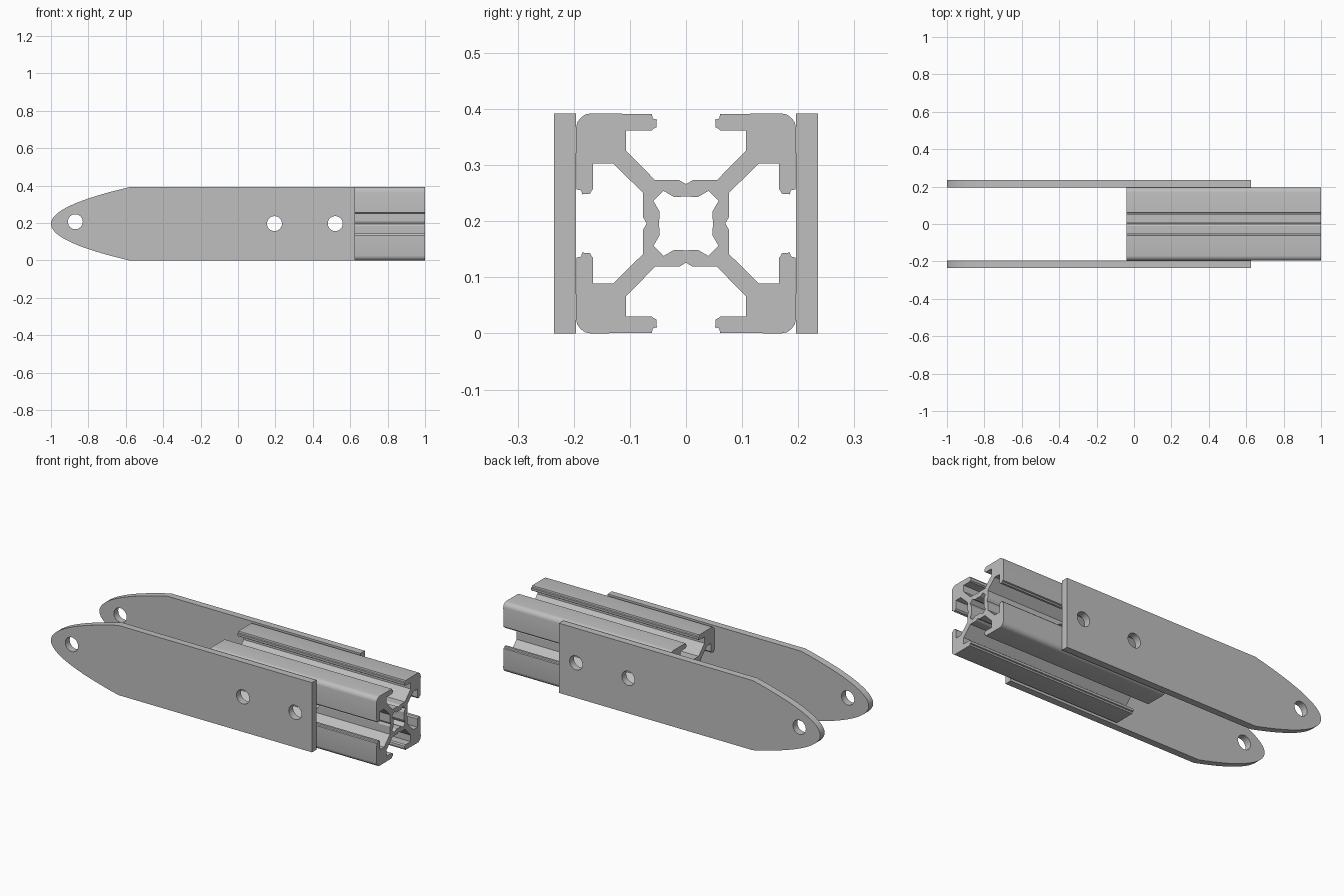
import bpy, bmesh, math
from mathutils import Vector

cube = bpy.data.objects.get("Cube")
if cube:
    bpy.data.objects.remove(cube, do_unlink=True)

MID = 0.196      # half the height of the rail and plates
PLATE = 0.039    # plate thickness

grey = bpy.data.materials.new("aluminium grey")
grey.use_nodes = True
grey.diffuse_color = (0.52, 0.52, 0.52, 1)
grey.node_tree.nodes["Principled BSDF"].inputs["Base Color"].default_value = grey.diffuse_color


def prism(name, outline, direction):
    """Solid made by pushing a closed outline along a direction."""
    bm = bmesh.new()
    face = bm.faces.new([bm.verts.new(p) for p in outline])
    top = bmesh.ops.extrude_face_region(bm, geom=[face], use_keep_orig=True)
    moved = [v for v in top["geom"] if isinstance(v, bmesh.types.BMVert)]
    bmesh.ops.translate(bm, verts=moved, vec=Vector(direction))
    bmesh.ops.recalc_face_normals(bm, faces=bm.faces)
    mesh = bpy.data.meshes.new(name)
    bm.to_mesh(mesh)
    bm.free()
    mesh.materials.append(grey)
    obj = bpy.data.objects.new(name, mesh)
    bpy.context.collection.objects.link(obj)
    return obj


def fourfold(octant):
    """Closed loop from one eighth, running from the axis to the diagonal."""
    quarter = octant + [(b, a) for a, b in reversed(octant[1:-1])]
    loop = []
    for _ in range(4):
        loop += quarter
        quarter = [(b, -a) for a, b in quarter]
    return loop


def cut(obj, cutters):
    for cutter in cutters:
        mod = obj.modifiers.new("cut", 'BOOLEAN')
        mod.operation = 'DIFFERENCE'
        mod.solver = 'EXACT'
        mod.object = cutter
    bpy.context.view_layer.update()
    done = bpy.data.meshes.new_from_object(
        obj.evaluated_get(bpy.context.evaluated_depsgraph_get()))
    obj.modifiers.clear()
    obj.data = done


def rail_section(octant, x):
    return [(x, a, b + MID) for a, b in fourfold(octant)]


# Slotted rail: web, slot wall, lip and rounded corner
rail_octant = [(0, .070), (.012, .077), (.055, .077), (.107, .130), (.107, .166),
               (.061, .166), (.059, .168), (.053, .171), (.052, .185), (.059, .187),
               (.061, .195), (.170, .196), (.180, .194), (.188, .188)]
core_octant = [(0, .048), (.021, .047), (.040, .058), (.049, .049)]
rail = prism("slotted_rail", rail_section(rail_octant, -0.04), (1.04, 0, 0))
core = prism("core_cutter", rail_section(core_octant, -0.1), (1.2, 0, 0))

# Side plates with a parabolic nose
steps = 16
nose = [(-1 + 0.42 * (i / steps) ** 2, MID + MID * i / steps)
        for i in range(-steps, steps + 1)]
outline = nose + [(0.625, 2 * MID), (0.625, 0)]
plates = []
for name, y in (("right_plate", -MID - PLATE), ("left_plate", MID)):
    plates.append(prism(name, [(x, y, z) for x, z in outline], (0, PLATE, 0)))

# Cross bores through plates and rail
bores = []
for x, z in ((-0.87, 0.207), (0.195, 0.197), (0.52, 0.197)):
    ring = [(x + 0.04 * math.cos(t), -0.3, z + 0.04 * math.sin(t))
            for t in (math.tau * i / 32 for i in range(32))]
    bores.append(prism("bore_cutter", ring, (0, 0.6, 0)))

cut(rail, [core] + bores[1:])
for plate in plates:
    cut(plate, bores)
for helper in [core] + bores:
    bpy.data.objects.remove(helper, do_unlink=True)

# Smooth rounds, crisp edges
bpy.ops.object.select_all(action='DESELECT')
for obj in [rail] + plates:
    obj.select_set(True)
bpy.context.view_layer.objects.active = rail
bpy.ops.object.shade_smooth_by_angle(angle=math.radians(28))
